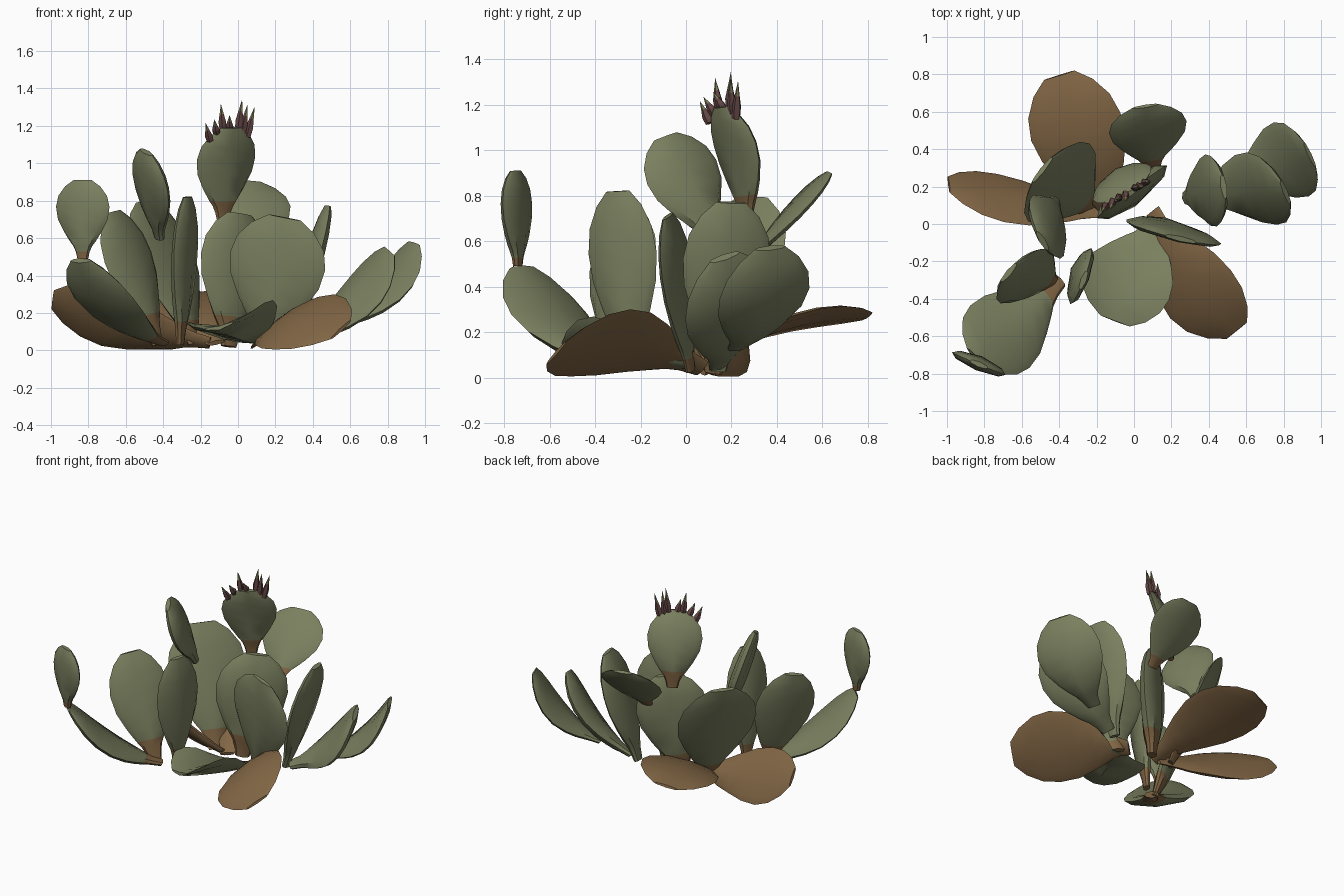
import bpy, bmesh, math
from mathutils import Vector

if "Cube" in bpy.data.objects:
    bpy.data.objects.remove(bpy.data.objects["Cube"])


def mat(name, col):
    m = bpy.data.materials.new(name)
    m.diffuse_color = (*col, 1)
    m.use_nodes = True
    m.node_tree.nodes["Principled BSDF"].inputs["Base Color"].default_value = m.diffuse_color
    return m


GREEN = mat("pad_green", (0.195, 0.215, 0.115))
BROWN = mat("dry_brown", (0.225, 0.135, 0.060))
BUD = mat("bud_red_brown", (0.125, 0.062, 0.058))
TIP = mat("bud_tip_olive", (0.20, 0.19, 0.09))

# obovate pad outline: position along the axis, half-width factor, half-thickness factor
OUTLINE = [(0.0, 0.20, 0.5), (0.09, 0.26, 0.6), (0.16, 0.35, 0.8), (0.22, 0.48, 0.9), (0.34, 0.70, 1.0),
           (0.50, 0.93, 1.0), (0.66, 1.0, 0.95), (0.80, 0.91, 0.85), (0.92, 0.66, 0.65), (1.0, 0.34, 0.35)]
# flattened cross-section
SECTION = [(-1, 0), (-0.8, 0.6), (0, 1), (0.8, 0.6), (1, 0), (0.8, -0.6), (0, -1), (-0.8, -0.6)]


def finish(bm, name, mats, angle=40):
    bmesh.ops.recalc_face_normals(bm, faces=bm.faces)
    me = bpy.data.meshes.new(name)
    bm.to_mesh(me)
    bm.free()
    ob = bpy.data.objects.new(name, me)
    bpy.context.collection.objects.link(ob)
    for m in mats:
        me.materials.append(m)
    bpy.ops.object.select_all(action='DESELECT')
    ob.select_set(True)
    bpy.context.view_layer.objects.active = ob
    bpy.ops.object.shade_smooth_by_angle(angle=math.radians(angle))
    return ob


def pad(name, base, tip, across, width, thick=0.08, bend=0.0, cup=0.0, dry=False, stem=0.17):
    """Loft a flat cactus pad; bend bows it along its upward normal, cup curls its sides up."""
    base, tip = Vector(base), Vector(tip)
    axis = tip - base
    a = axis.normalized()
    w = Vector(across)
    w = (w - a * w.dot(a)).normalized()
    n = a.cross(w)
    if n.z < 0:
        n = -n
    bm = bmesh.new()
    rings = []
    for t, hw, ht in OUTLINE:
        c = base + axis * t + n * (bend * 4 * t * (1 - t))
        ring = []
        for u, v in SECTION:
            lift = v * ht * thick / 2 + cup * (u * hw) ** 2
            p = c + w * (u * hw * width / 2) + n * lift
            p.z = max(p.z, 0.005)
            ring.append(bm.verts.new(p))
        rings.append(ring)
    k = len(SECTION)
    for i in range(len(rings) - 1):
        for j in range(k):
            f = bm.faces.new((rings[i][j], rings[i][(j + 1) % k],
                              rings[i + 1][(j + 1) % k], rings[i + 1][j]))
            if dry or OUTLINE[i + 1][0] <= stem:
                f.material_index = 1
    bm.faces.new(rings[0]).material_index = 1 if dry or stem else 0
    bm.faces.new(rings[-1]).material_index = 1 if dry else 0
    return finish(bm, name, [GREEN, BROWN])


# dried pads lying on the ground
pad("dry_pad_back", (-0.12, 0.05, 0.04), (-0.40, 0.795, 0.27), (1, 0.3, 0.2), 0.51, 0.05, 0.075, dry=True)
pad("dry_pad_left", (-0.15, 0.06, 0.04), (-0.99, 0.21, 0.27), (0, -0.6, 0.75), 0.40, 0.06, -0.03, dry=True)
pad("dry_pad_right", (0.10, 0.07, 0.04), (0.55, -0.57, 0.11), (0.75, 0.43, 0.63), 0.51, 0.05, 0.09, dry=True)

# front pads
pad("front_low_pad", (0.12, 0.01, 0.05), (-0.10, -0.52, 0.12), (0.9, -0.25, 0.2), 0.51, 0.06, 0.0, 0.12, stem=0)
pad("front_round_pad", (0.14, 0.02, 0.03), (0.25, -0.08, 0.71), (1, -0.25, 0), 0.53, 0.08, stem=0.1)
pad("front_narrow_pad", (-0.31, -0.24, 0.03), (-0.27, -0.30, 0.82), (0.38, 1, 0), 0.32, 0.09)

# centre stack with back offshoot
pad("centre_pad", (-0.05, 0.12, 0.02), (0.01, 0.20, 0.73), (0.8, 0.6, 0), 0.47, 0.13, stem=0.23)
pad("crown_pad", (-0.08, 0.27, 0.69), (-0.035, 0.155, 1.19), (0.85, 0.5, 0), 0.36, 0.09, 0.03, stem=0.23)
pad("back_offshoot_pad", (0.10, 0.30, 0.54), (0.06, 0.63, 0.90), (1, 0.1, -0.1), 0.42, 0.06, stem=0.17)

# back left pad and its offshoot
pad("back_left_pad", (-0.23, 0.09, 0.03), (-0.49, 0.29, 0.79), (0.62, 0.63, -0.22), 0.53, 0.08)
pad("back_left_offshoot", (-0.42, 0.12, 0.60), (-0.49, -0.09, 1.06), (0.42, -0.9, 0), 0.37, 0.10, stem=0)

# left cluster
pad("left_upright_pad", (-0.43, -0.31, 0.03), (-0.67, -0.26, 0.74), (0.65, 0.7, 0), 0.39, 0.09, stem=0.23)
pad("left_leaning_pad", (-0.40, -0.30, 0.04), (-0.84, -0.72, 0.48), (0.7, -0.75, 0), 0.46, 0.09, -0.07)
pad("left_leaning_offshoot", (-0.83, -0.74, 0.49), (-0.83, -0.75, 0.91), (1, -0.42, 0), 0.31, 0.08, stem=0.1)

# right cluster
pad("right_upright_pad", (0.28, 0.14, 0.03), (0.48, 0.20, 0.77), (-0.15, 1, 0), 0.39, 0.10, stem=0)
pad("right_low_pad", (0.33, 0.14, 0.05), (0.81, 0.17, 0.53), (-0.1, 1, 0.65), 0.44, 0.10, -0.07, stem=0)
pad("right_outer_pad", (0.52, 0.22, 0.13), (0.94, 0.37, 0.57), (0.45, -0.7, 0.02), 0.44, 0.08, -0.08, stem=0)


def bud(name, pos, direction, length, r=0.024):
    """Pointed bud: red-brown body and olive tip."""
    pos, d = Vector(pos), Vector(direction).normalized()
    s = d.orthogonal().normalized()
    q = d.cross(s)
    bm = bmesh.new()
    rings = [[bm.verts.new(pos + d * h * length + (s * math.cos(g) + q * math.sin(g)) * rad)
              for g in [i * math.tau / 5 for i in range(5)]]
             for h, rad in ((0, r * 0.8), (0.3, r * 0.9), (0.6, r * 0.5))]
    top = bm.verts.new(pos + d * length)
    bm.faces.new(rings[0])
    for i in range(5):
        j = (i + 1) % 5
        for lo, hi in zip(rings, rings[1:]):
            bm.faces.new((lo[i], lo[j], hi[j], hi[i]))
        bm.faces.new((rings[2][i], rings[2][j], top)).material_index = 1
    finish(bm, name, [BUD, TIP], 20)


# buds fanned along the crown rim: offset along rim, height, length, forward lean
for i, (s, z, ln, lean) in enumerate([(-0.12, 1.12, 0.11, -0.4), (-0.08, 1.16, 0.09, -0.6),
                                      (-0.04, 1.18, 0.14, -0.1), (0.0, 1.18, 0.09, -0.6),
                                      (0.055, 1.18, 0.165, 0.0), (0.08, 1.16, 0.16, -0.1),
                                      (0.11, 1.14, 0.17, 0.0)]):
    bud(f"bud_{i + 1}", (-0.045 + s * 0.86, 0.165 + s * 0.5, z), (s * 2.2, lean + s * 0.5, 1), ln)
